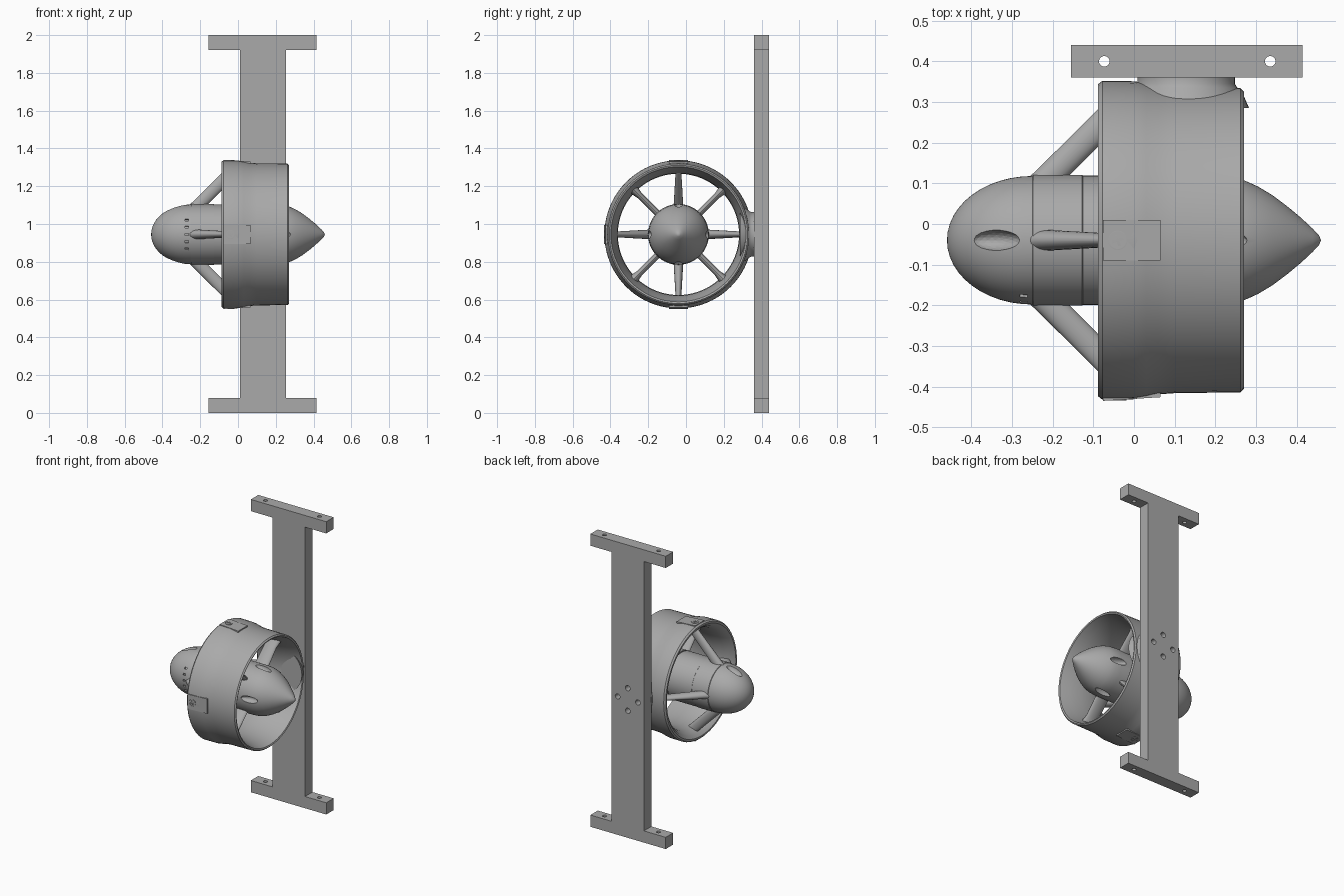
import bpy, bmesh, math
from mathutils import Matrix, Vector

if "Cube" in bpy.data.objects:
    bpy.data.objects.remove(bpy.data.objects["Cube"])

AY, AZ = -0.04, 0.945           # thruster axis, running along x
AXIS = Matrix.Translation((0, AY, AZ))
grey = bpy.data.materials.new("plain_grey")
grey.diffuse_color = (0.40, 0.40, 0.40, 1)
grey.use_nodes = True
grey.node_tree.nodes["Principled BSDF"].inputs["Base Color"].default_value = grey.diffuse_color


def finish(name, bm, matrix=None, smooth=True):
    if matrix:
        bm.transform(matrix)
    bmesh.ops.recalc_face_normals(bm, faces=bm.faces)
    me = bpy.data.meshes.new(name)
    bm.to_mesh(me)
    bm.free()
    ob = bpy.data.objects.new(name, me)
    bpy.context.collection.objects.link(ob)
    me.materials.append(grey)
    if smooth:
        bpy.ops.object.select_all(action='DESELECT')
        bpy.context.view_layer.objects.active = ob
        ob.select_set(True)
        bpy.ops.object.shade_smooth_by_angle(angle=math.radians(35))
    return ob


def around(deg):
    """Turn a part made pointing up (+z) about the thruster axis."""
    return AXIS @ Matrix.Rotation(math.radians(deg), 4, 'X')


def lathe(name, profile, closed, seg=64):
    bm = bmesh.new()
    vs = [bm.verts.new((x, 0, r)) for x, r in profile]
    pairs = list(zip(vs, vs[1:])) + ([(vs[-1], vs[0])] if closed else [])
    edges = [bm.edges.new(p) for p in pairs]
    bmesh.ops.spin(bm, geom=vs + edges, cent=(0, 0, 0), axis=(1, 0, 0),
                   angle=math.tau, steps=seg, use_duplicate=False)
    bmesh.ops.remove_doubles(bm, verts=bm.verts, dist=1e-5)
    return finish(name, bm, AXIS)


def add_box(bm, lo, hi, m=Matrix()):
    lo, hi = Vector(lo), Vector(hi)
    bmesh.ops.create_cube(bm, size=1, matrix=m @ Matrix.Translation((lo + hi) / 2)
                          @ Matrix.Diagonal((*(hi - lo), 1)))


def add_cyl(bm, r, depth, m, seg=24):
    bmesh.ops.create_cone(bm, cap_ends=True, segments=seg, radius1=r, radius2=r,
                          depth=depth, matrix=m)


def cut(ob, bm):
    cutter = finish("cutter", bm, smooth=False)
    cutter.hide_render = True
    mod = ob.modifiers.new("cut", 'BOOLEAN')
    mod.operation, mod.object, mod.solver = 'DIFFERENCE', cutter, 'EXACT'
    bpy.ops.object.select_all(action='DESELECT')
    bpy.context.view_layer.objects.active = ob
    bpy.ops.object.modifier_move_to_index(modifier=mod.name, index=0)
    bpy.ops.object.modifier_apply(modifier=mod.name)
    bpy.data.objects.remove(cutter)


def strut(name, deg, stations, seg=20):
    """Loft of elliptical sections: (x, radius, half chord, half thickness, lean)."""
    bm = bmesh.new()
    rings = []
    for x, r, c, t, lean in stations:
        ring = []
        for i in range(seg):
            a = math.tau * i / seg
            u = c * math.cos(a)
            ring.append(bm.verts.new((x + u * math.cos(lean), t * math.sin(a),
                                      r - u * math.sin(lean))))
        rings.append(ring)
    for a, b in zip(rings, rings[1:]):
        for i in range(seg):
            j = (i + 1) % seg
            bm.faces.new((a[i], a[j], b[j], b[i]))
    bm.faces.new(rings[0])
    bm.faces.new(rings[-1])
    return finish(name, bm, around(deg))


# Mounting frame: I-shaped upright with drilled end bars
bm = bmesh.new()
I = [(-0.155, 0), (0.415, 0), (0.415, 0.08), (0.255, 0.08), (0.255, 1.92), (0.415, 1.92),
     (0.415, 2), (-0.155, 2), (-0.155, 1.92), (0.01, 1.92), (0.01, 0.08), (-0.155, 0.08)]
face = bm.faces.new([bm.verts.new((x, 0.36, z)) for x, z in I])
ext = bmesh.ops.extrude_face_region(bm, geom=[face])
bmesh.ops.translate(bm, vec=(0, 0.08, 0),
                    verts=[v for v in ext['geom'] if isinstance(v, bmesh.types.BMVert)])
frame = finish("mounting_frame", bm, smooth=False)
bm = bmesh.new()
for x in (-0.073, 0.335):
    for z in (0.04, 1.96):
        add_cyl(bm, 0.013, 0.12, Matrix.Translation((x, 0.40, z)))
for dx, dz in ((0.077, 0), (-0.077, 0), (0, 0.077), (0, -0.077)):
    add_cyl(bm, 0.018, 0.12, Matrix.Translation((0.132 + dx, 0.40, AZ + dz))
            @ Matrix.Rotation(math.pi / 2, 4, 'X'))
cut(frame, bm)

# Duct ring with a flared inlet and a thin trailing rim
lathe("duct", [(-0.088, 0.384), (-0.078, 0.392), (0.0, 0.391), (0.03, 0.386), (0.06, 0.379),
               (0.10, 0.376), (0.262, 0.374), (0.27, 0.366), (0.266, 0.357), (0.20, 0.338),
               (0.12, 0.324), (0.04, 0.321), (-0.03, 0.332), (-0.07, 0.352), (-0.088, 0.372)],
      True, 80)

# Round mounting pad, flared where it meets the duct
bm = bmesh.new()
prev = None
for r, y in ((0.155, 0.285), (0.142, 0.315), (0.126, 0.335), (0.12, 0.345), (0.12, 0.361)):
    ring = [bm.verts.new((0.128 + r * math.cos(math.tau * i / 48), y,
                          AZ + 0.98 * r * math.sin(math.tau * i / 48))) for i in range(48)]
    if prev:
        for i in range(48):
            bm.faces.new((prev[i], prev[i - 1], ring[i - 1], ring[i]))
    else:
        bm.faces.new(ring)
    prev = ring
bm.faces.new(prev)
finish("mounting_pad", bm)

# Front body: rounded nose and cylinder
nose = [(-0.25 - 0.21 * math.cos(a), 0.158 * math.sin(a))
        for a in [math.pi / 2 * i / 12 for i in range(12)]]
body = lathe("motor_body", nose + [(-0.25, 0.158), (-0.248, 0.161), (-0.128, 0.161),
             (-0.126, 0.159), (0.06, 0.159), (0.06, 0)], False)
bm = bmesh.new()
for deg in (0, 180):            # long cooling slots
    bmesh.ops.create_icosphere(bm, subdivisions=3, radius=1, matrix=around(deg)
        @ Matrix.Translation((-0.34, 0, 0.15)) @ Matrix.Rotation(-0.42, 4, 'Y')
        @ Matrix.Diagonal((0.066, 0.026, 0.035, 1)))
for k in range(-2, 3):          # row of small vents
    add_box(bm, (-0.28, -0.006, 0.145), (-0.262, 0.006, 0.18), around(90 + k * 14.5))
cut(body, bm)

# Rear hub with pointed tail
hub = lathe("tail_cone", [(0.068, 0), (0.068, 0.16), (0.20, 0.16), (0.24, 0.156), (0.27, 0.148),
            (0.305, 0.132), (0.34, 0.111), (0.375, 0.085), (0.41, 0.056), (0.44, 0.028),
            (0.455, 0.012), (0.46, 0)], False)
bm = bmesh.new()
for deg in (0, 90, 180, 270):
    bmesh.ops.create_icosphere(bm, subdivisions=3, radius=1, matrix=around(deg)
        @ Matrix.Translation((0.22, 0, 0.158)) @ Matrix.Rotation(0.2, 4, 'Y')
        @ Matrix.Diagonal((0.06, 0.022, 0.03, 1)))
cut(hub, bm)

# Raked front struts and straight rear vanes
for k in range(4):
    strut(f"front_strut_{k}", 90 * k,
          [(-0.235, 0.13, 0.034, 0.026, 0.785), (-0.205, 0.16, 0.033, 0.025, 0.785),
           (-0.03, 0.335, 0.032, 0.015, 0.785), (-0.015, 0.35, 0.032, 0.015, 0.785)])
    strut(f"rear_vane_{k}", 45 + 90 * k,
          [(0.13, 0.14, 0.05, 0.017, 0), (0.13, 0.29, 0.045, 0.017, 0),
           (0.13, 0.335, 0.055, 0.026, 0)])

# Duct clips with cross-head screws: top, front and bottom
for name, deg in (("top", 0), ("front", 90), ("bottom", 180)):
    m = around(deg)
    bm = bmesh.new()
    add_box(bm, (-0.076, -0.05, 0.36), (0.065, 0.05, 0.395))
    for v in bm.verts:
        if v.co.x > 0 and v.co.z > 0.38:
            v.co.z = 0.386
    bm.transform(m)
    clip = finish(name + "_clip", bm, smooth=False)
    bm = bmesh.new()
    at = m @ Matrix.Translation((-0.04, 0, 0.393))
    add_cyl(bm, 0.024, 0.024, at)
    cut(clip, bm)
    bm = bmesh.new()
    add_cyl(bm, 0.0215, 0.03, m @ Matrix.Translation((-0.04, 0, 0.379)))
    screw = finish(name + "_screw", bm, smooth=False)
    for turn in (0.3, 0.3 + math.pi / 2):
        bm = bmesh.new()
        add_box(bm, (-0.014, -0.0035, -0.007), (0.014, 0.0035, 0.01),
                at @ Matrix.Rotation(turn, 4, 'Z'))
        cut(screw, bm)
